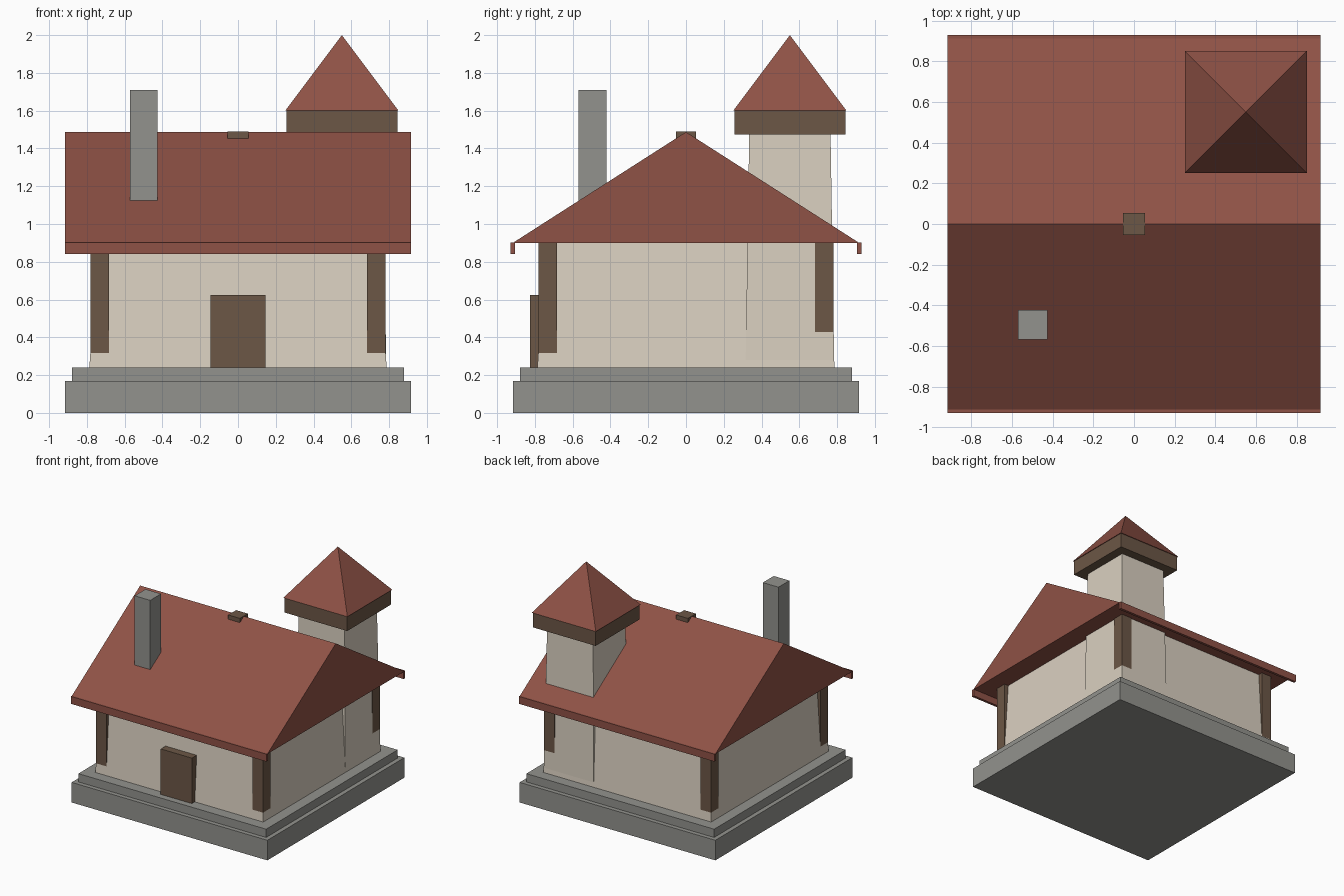
import bpy

if "Cube" in bpy.data.objects:
    bpy.data.objects.remove(bpy.data.objects["Cube"])


def material(name, rgb):
    m = bpy.data.materials.new(name)
    m.diffuse_color = (*rgb, 1)
    m.use_nodes = True
    m.node_tree.nodes["Principled BSDF"].inputs["Base Color"].default_value = m.diffuse_color
    return m


PLASTER = material("cream_plaster", (0.70, 0.63, 0.53))
STONE = material("grey_stone", (0.29, 0.29, 0.27))
WOOD = material("brown_wood", (0.15, 0.095, 0.061))
TILE = material("red_tile", (0.275, 0.084, 0.061))


def mesh(name, verts, faces, mat):
    me = bpy.data.meshes.new(name)
    me.from_pydata(verts, [], faces)
    me.materials.append(mat)
    ob = bpy.data.objects.new(name, me)
    bpy.context.collection.objects.link(ob)
    return ob


def block(name, cx, cy, hx, hy, z0, z1, mat, taper=1.0):
    """Box from centre and half sizes; taper scales the top."""
    corners = [(-1, -1), (1, -1), (1, 1), (-1, 1)]
    verts = [(cx + a * hx * s, cy + b * hy * s, z)
             for z, s in ((z0, 1), (z1, taper)) for a, b in corners]
    sides = [(i, (i + 1) % 4, (i + 1) % 4 + 4, i + 4) for i in range(4)]
    return mesh(name, verts, [(3, 2, 1, 0), (4, 5, 6, 7)] + sides, mat)


# Stepped stone base
block("base_lower", 0, 0, 0.917, 0.917, 0, 0.17, STONE)
block("base_upper", 0, 0, 0.88, 0.88, 0.17, 0.24, STONE)

# House walls lean inwards slightly, with upright corner posts
block("walls", 0, 0, 0.787, 0.787, 0.24, 0.91, PLASTER, 0.944)
for sx, side in ((-1, "left"), (1, "right")):
    for sy, end in ((-1, "front"), (1, "back")):
        block(f"post_{end}_{side}", sx * 0.733, sy * 0.733,
              0.049, 0.049, 0.24, 0.905, WOOD)
block("door", 0, -0.79, 0.146, 0.036, 0.24, 0.625, WOOD)

# Gable roof: triangular profile along x
X, Y = 0.917, 0.917
mesh("gable_roof",
     [(x, y, z) for x in (-X, X) for y, z in ((-Y, 0.9), (Y, 0.9), (0, 1.487))],
     [(0, 2, 1), (3, 4, 5), (0, 1, 4, 3), (1, 2, 5, 4), (2, 0, 3, 5)], TILE)
for sy, end in ((-1, "front"), (1, "back")):
    block(f"eave_board_{end}", 0, sy * 0.917, X, 0.011, 0.84, 0.903, TILE)
block("ridge_block", 0, 0, 0.055, 0.053, 1.453, 1.489, WOOD)
block("chimney", -0.498, -0.495, 0.073, 0.073, 0.95, 1.71, STONE)

# Corner tower with a pyramid roof
T = 0.55
block("tower", T, T, 0.235, 0.235, 0.24, 1.49, PLASTER, 0.915)
block("tower_collar", T, T, 0.294, 0.294, 1.475, 1.6, WOOD)
R = 0.30
mesh("tower_roof",
     [(T - R, T - R, 1.6), (T + R, T - R, 1.6), (T + R, T + R, 1.6),
      (T - R, T + R, 1.6), (T, T, 2.0)],
     [(3, 2, 1, 0)] + [(i, (i + 1) % 4, 4) for i in range(4)], TILE)
